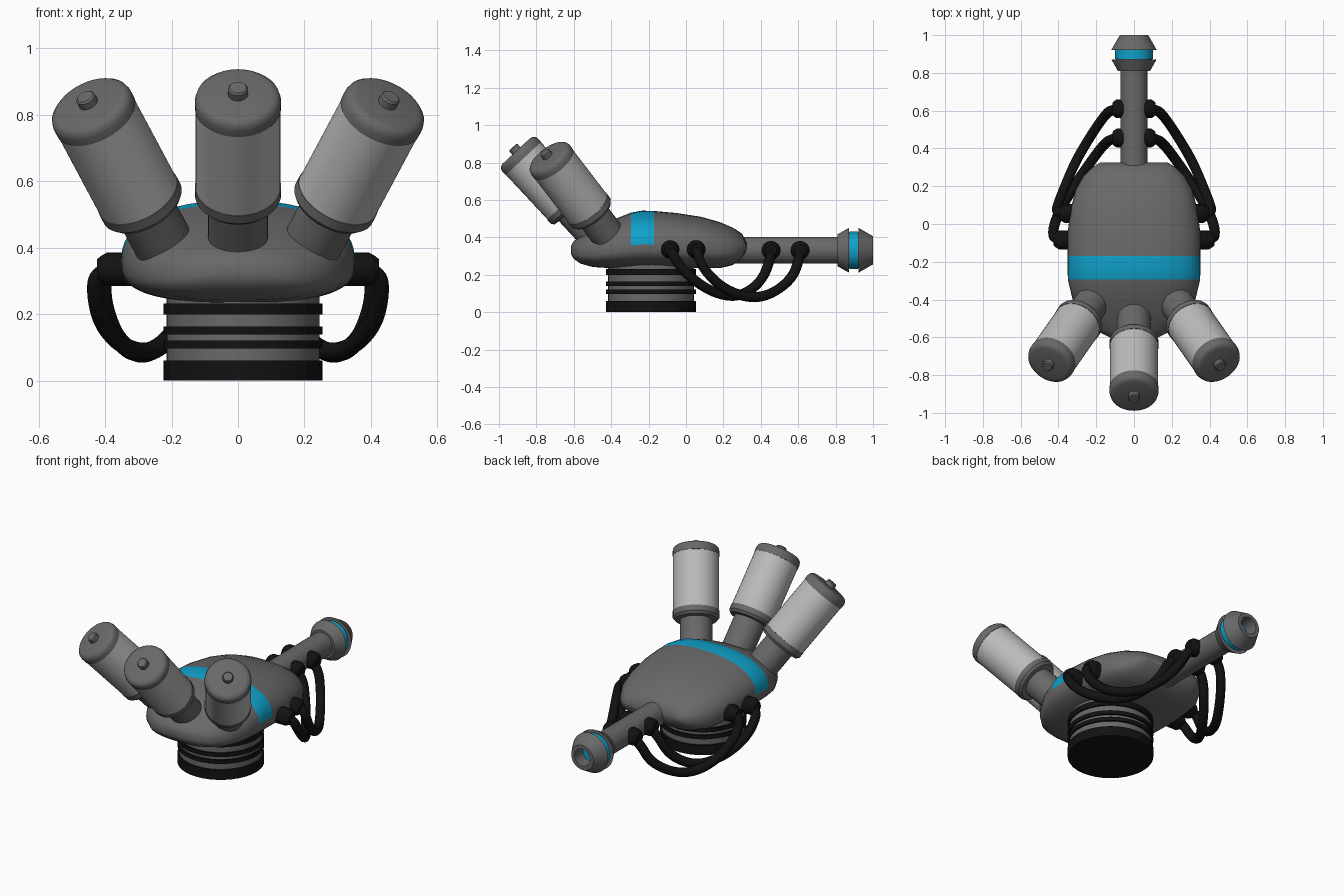
import bpy, bmesh
from math import sin, cos, pi, radians
from mathutils import Vector

if "Cube" in bpy.data.objects:
    bpy.data.objects.remove(bpy.data.objects["Cube"])


def material(name, r, g, b):
    m = bpy.data.materials.new(name)
    m.diffuse_color = (r, g, b, 1)
    m.use_nodes = True
    m.node_tree.nodes["Principled BSDF"].inputs["Base Color"].default_value = m.diffuse_color
    return m


DARK = material("dark_grey", 0.14, 0.14, 0.14)
LIGHT = material("light_grey", 0.5, 0.5, 0.5)
BLACK = material("black", 0.006, 0.006, 0.006)
BLUE = material("blue", 0.005, 0.36, 0.6)


def loft(name, rings, mats, pick=None, angle=32):
    """Skin a list of equal point rings, cap both ends and shade smooth."""
    bm = bmesh.new()
    loops = [[bm.verts.new(p) for p in ring] for ring in rings]
    n = len(loops[0])
    for a, b in zip(loops, loops[1:]):
        for i in range(n):
            j = (i + 1) % n
            bm.faces.new((a[i], a[j], b[j], b[i]))
    bm.faces.new(loops[0])
    bm.faces.new(loops[-1])
    bmesh.ops.recalc_face_normals(bm, faces=bm.faces)
    if pick:
        for f in bm.faces:
            f.material_index = pick(f.calc_center_median())
    me = bpy.data.meshes.new(name)
    bm.to_mesh(me)
    bm.free()
    ob = bpy.data.objects.new(name, me)
    bpy.context.collection.objects.link(ob)
    for m in mats:
        me.materials.append(m)
    bpy.ops.object.select_all(action='DESELECT')
    ob.select_set(True)
    bpy.context.view_layer.objects.active = ob
    bpy.ops.object.shade_smooth_by_angle(angle=radians(angle))
    return ob


def lathe(name, profile, origin, axis, mat, n=36):
    """Revolve (radius, height) points around an axis through origin."""
    q = Vector(axis).to_track_quat('Z', 'Y')
    rings = [[Vector(origin) + q @ Vector((r * cos(2 * pi * i / n), r * sin(2 * pi * i / n), h))
              for i in range(n)] for r, h in profile]
    return loft(name, rings, [mat])


def disc(name, r, h0, h1, origin, axis, mat):
    return lathe(name, [(r, h0), (r, h1)], origin, axis, mat)


# Body: superellipse sections along y (y, half width, bottom, top)
sections = [(-.615, .06, .31, .355), (-.60, .13, .285, .38), (-.565, .20, .26, .402),
            (-.5, .27, .242, .44), (-.4, .325, .235, .49), (-.295, .35, .235, .532),
            (-.235, .352, .235, .543), (-.17, .352, .235, .541), (-.05, .352, .235, .53),
            (.08, .335, .235, .51), (.18, .31, .235, .482), (.25, .27, .252, .452),
            (.30, .22, .287, .42), (.325, .18, .335, .37)]


def section(y, w, z0, z1, n=48):
    mid = z0 + .41 * (z1 - z0)
    pts = []
    for i in range(n):
        c, s = cos(2 * pi * i / n), sin(2 * pi * i / n)
        e, h = (2 / 2.3, z1 - mid) if s > 0 else (2 / 2.8, mid - z0)
        pts.append(((1 if c > 0 else -1) * w * abs(c) ** e, y,
                    mid + (1 if s > 0 else -1) * h * abs(s) ** e))
    return pts


# blue stripe is the upper half of the two bands around y = -0.235
loft("body", [section(*s) for s in sections], [DARK, BLUE],
     lambda c: int(-.29 < c.y < -.175 and c.z > .362), 40)

# Base: ribbed pedestal
base, up = (.015, -.187, 0), (0, 0, 1)
disc("base_foot", .24, 0, .06, base, up, BLACK)
disc("base_core", .23, .05, .28, base, up, DARK)
for k, (a, b) in enumerate([(.097, .121), (.139, .163), (.199, .232)]):
    disc(f"base_ring_{k}", .24, a, b, base, up, BLACK)

# Barrel with flared muzzle and open bore
barrel, back = (0, 0, .331), (0, 1, 0)
disc("barrel", .072, .2, .84, barrel, back, DARK)
lathe("muzzle", [(.07, .81), (.085, .81), (.12, .872), (.096, .872), (.096, .922), (.12, .922),
                 (.075, 1.0), (.052, 1.0), (.052, .9)], barrel, back, DARK)
lathe("muzzle_band", [(.09, .874), (.1, .874), (.1, .92), (.09, .92)], barrel, back, BLUE)

# Three canisters fanned over the front
L = .43
for label, yaw, top in [("left", -35, (-.45, -.74, .835)), ("centre", 0, (0, -.907, .862)),
                        ("right", 35, (.45, -.74, .835))]:
    t, a = radians(43), radians(yaw)
    axis = Vector((sin(t) * sin(a), -sin(t) * cos(a), cos(t)))
    o = Vector(top) - L * axis
    disc(f"{label}_canister_neck", .09, -.24, .02, o, axis, DARK)
    if yaw:
        lathe(f"{label}_canister_collar", [(.09, -.15), (.105, -.165), (.105, -.2)], o, axis, DARK)
    lathe(f"{label}_canister_bottom", [(.09, 0), (.118, .003), (.13, .018), (.13, .05)], o, axis, DARK)
    disc(f"{label}_canister_tank", .128, .045, L - .045, o, axis, LIGHT)
    lathe(f"{label}_canister_cap", [(.13, L - .055), (.13, L - .03), (.126, L - .015),
                                    (.115, L - .004), (.1, L)], o, axis, DARK)
    lathe(f"{label}_canister_knob", [(.03, L - .01), (.03, L + .022), (.025, L + .028)], o, axis, DARK)

# Hoses sagging from body sockets to barrel sockets, both sides
paths = [[(.35, -.085, .335), (.425, -.085, .335), (.43, -.03, .24), (.40, .06, .155),
          (.33, .18, .09), (.25, .30, .085), (.17, .41, .17), (.12, .455, .3), (.07, .455, .331)],
         [(.32, .055, .335), (.405, .055, .335), (.41, .085, .24), (.37, .19, .13),
          (.31, .33, .075), (.24, .45, .09), (.16, .57, .18), (.115, .61, .3), (.06, .61, .331)]]
for side, sx in (("left", -1), ("right", 1)):
    for k, path in enumerate(paths):
        cu = bpy.data.curves.new(f"{side}_hose_{k}", 'CURVE')
        cu.dimensions = '3D'
        cu.bevel_depth = .027
        cu.bevel_resolution = 3
        cu.use_fill_caps = True
        sp = cu.splines.new('NURBS')
        sp.points.add(len(path) - 1)
        for p, (x, y, z) in zip(sp.points, path):
            p.co = (sx * x, y, z, 1)
        sp.use_endpoint_u = True
        sp.order_u = 3
        sp.resolution_u = 6
        cu.materials.append(BLACK)
        bpy.context.collection.objects.link(bpy.data.objects.new(f"{side}_hose_{k}", cu))
        # sockets at both hose ends
        _, y, z = path[0]
        x = path[0][0] - .04
        lathe(f"{side}_body_socket_{k}", [(.05, 0), (.05, .085), (.042, .1), (.03, .115)],
              (sx * x, y, z), (sx, 0, 0), BLACK, 20)
        _, y, z = path[-1]
        lathe(f"{side}_barrel_socket_{k}", [(.05, 0), (.05, .035), (.042, .05), (.03, .06)],
              (sx * .055, y, z), (sx, 0, 0), BLACK, 20)
